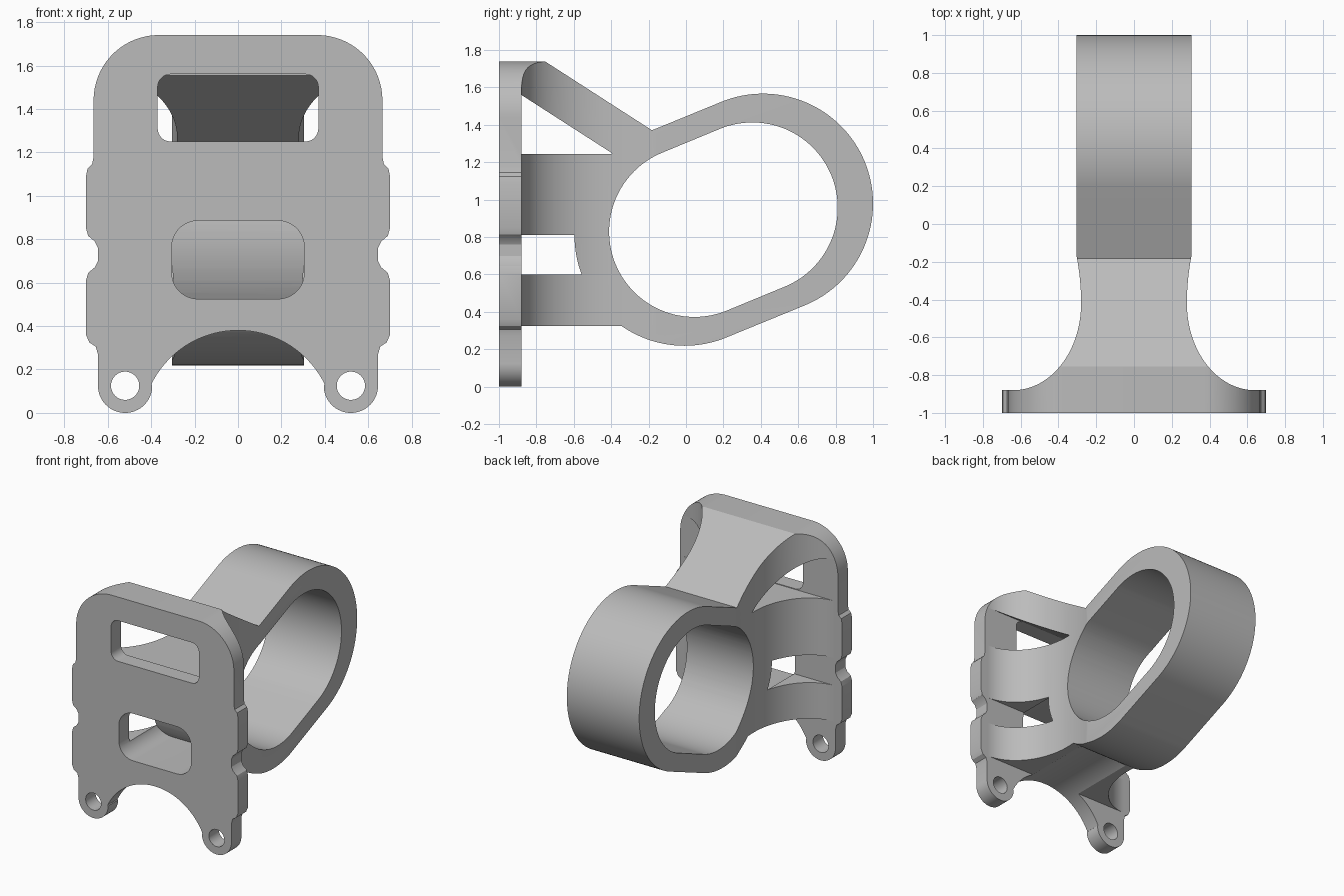
import bpy, bmesh
from math import sin, cos, radians

if "Cube" in bpy.data.objects:
    bpy.data.objects.remove(bpy.data.objects["Cube"], do_unlink=True)

grey = bpy.data.materials.new("plain grey")
grey.use_nodes = True
grey.diffuse_color = (0.5, 0.5, 0.5, 1)
grey.node_tree.nodes["Principled BSDF"].inputs["Base Color"].default_value = (0.5, 0.5, 0.5, 1)


def arc(cx, cy, rx, ry, start, end, steps):
    angles = [radians(start + (end - start) * i / steps) for i in range(steps + 1)]
    return [(cx + rx * cos(a), cy + ry * sin(a)) for a in angles]


def mirrored(half):
    return half + [(-x, v) for x, v in reversed(half) if abs(x) > 1e-5]


def rounded_rect(x, low, high, r):
    return mirrored(arc(x - r, low + r, r, r, -90, 0, 12)
                    + arc(x - r, high - r, r, r, 0, 90, 12))


def stadium(y1, z1, y2, z2, r):
    # Two half circles joined by sloping straight sides
    return (arc(y2, z2, r, r, -67.5, 112.5, 64)
            + arc(y1, z1, r, r, 112.5, 292.5, 64))


def prism(name, points, axis, a, b):
    """Extrude a flat profile along one axis from a to b."""
    place = {"x": lambda u, v, d: (d, u, v),
             "y": lambda u, v, d: (u, d, v),
             "z": lambda u, v, d: (u, v, d)}[axis]
    bm = bmesh.new()
    near = [bm.verts.new(place(u, v, a)) for u, v in points]
    far = [bm.verts.new(place(u, v, b)) for u, v in points]
    bm.faces.new(near)
    bm.faces.new(far)
    n = len(points)
    for i in range(n):
        j = (i + 1) % n
        bm.faces.new((near[i], near[j], far[j], far[i]))
    bmesh.ops.recalc_face_normals(bm, faces=bm.faces[:])
    mesh = bpy.data.meshes.new(name)
    bm.to_mesh(mesh)
    bm.free()
    mesh.materials.append(grey)
    ob = bpy.data.objects.new(name, mesh)
    bpy.context.scene.collection.objects.link(ob)
    return ob


def combine(ob, other, operation):
    """Apply a boolean and discard the helper."""
    mod = ob.modifiers.new(operation, "BOOLEAN")
    mod.operation, mod.solver, mod.object = operation, "EXACT", other
    bpy.context.view_layer.update()
    bpy.context.view_layer.objects.active = ob
    bpy.ops.object.modifier_apply(modifier=mod.name)
    bpy.data.objects.remove(other, do_unlink=True)


# Front outline: arch, eyelet tab, side bumps, rounded top
bumps = [(.645, .27), (.655, .305), (.685, .325), (.70, .36),
         (.70, .61), (.69, .645), (.66, .67), (.645, .70),
         (.645, .76), (.66, .79), (.69, .815), (.70, .85),
         (.70, 1.09), (.693, 1.125), (.672, 1.145), (.665, 1.18)]
outline = mirrored(arc(0, -.065, .445, .445, 90, 26, 32)
                   + arc(.52, .125, .125, .125, 180, 360, 32)
                   + bumps + arc(.365, 1.44, .30, .30, 0, 90, 32))
bracket = prism("mount_bracket", outline, "y", -1, .1)

# Side profile of the back plate and neck
side = [(-1.1, -.1), (-.88, -.1), (-.88, .325), (-.3, .325),
        (0, .6), (0, 1.254), (-1, 1.898), (-1.1, 1.898)]
combine(bracket, prism("side_profile", side, "x", -1, 1), "INTERSECT")

# Opening below the strut, strap slot and eyelet holes
opening = [(-.88, 1.56), (-.88, 1.245), (-.39, 1.245)]
combine(bracket, prism("strut_opening", opening, "x", -1, 1), "DIFFERENCE")
slot = [(-.88, .6), (-.48, .6), (-.48, .81), (-.88, .81)]
combine(bracket, prism("strap_slot", slot, "x", -1, 1), "DIFFERENCE")
for s in (-1, 1):
    hole = arc(s * .52, .125, .065, .065, 0, 352.5, 47)
    combine(bracket, prism("eyelet", hole, "y", -1.1, -.8), "DIFFERENCE")

# Rounded windows
upper = rounded_rect(.37, 1.25, 1.56, .06)
combine(bracket, prism("upper_window", upper, "y", -1.1, -.87), "DIFFERENCE")
lower = rounded_rect(.305, .525, .885, .12)
combine(bracket, prism("lower_window", lower, "y", -1.1, -.48), "DIFFERENCE")

# Oblong ring
ring = stadium(-.008, .807, .412, .979, .588)
combine(bracket, prism("ring", ring, "x", -.4, .4), "UNION")

# Flared waist as seen from above
waist = [(.28 + .025 * t * t, -.42 + .255 * t) for t in [i / 12 for i in range(1, 13)]]
flare = mirrored([(.8, -1.1), (.8, -.88)]
                 + arc(.64, -.42, .36, .46, 270, 180, 40)
                 + waist + [(.305, 1.1)])
combine(bracket, prism("flare", flare, "z", -.2, 2), "INTERSECT")

# Ring bore
bore = stadium(.045, .829, .355, .957, .456)
combine(bracket, prism("bore", bore, "x", -.8, .8), "DIFFERENCE")

# Smooth curved walls, crisp edges
bpy.ops.object.select_all(action="DESELECT")
bracket.select_set(True)
bpy.context.view_layer.objects.active = bracket
bpy.ops.object.shade_smooth_by_angle(angle=radians(25))
